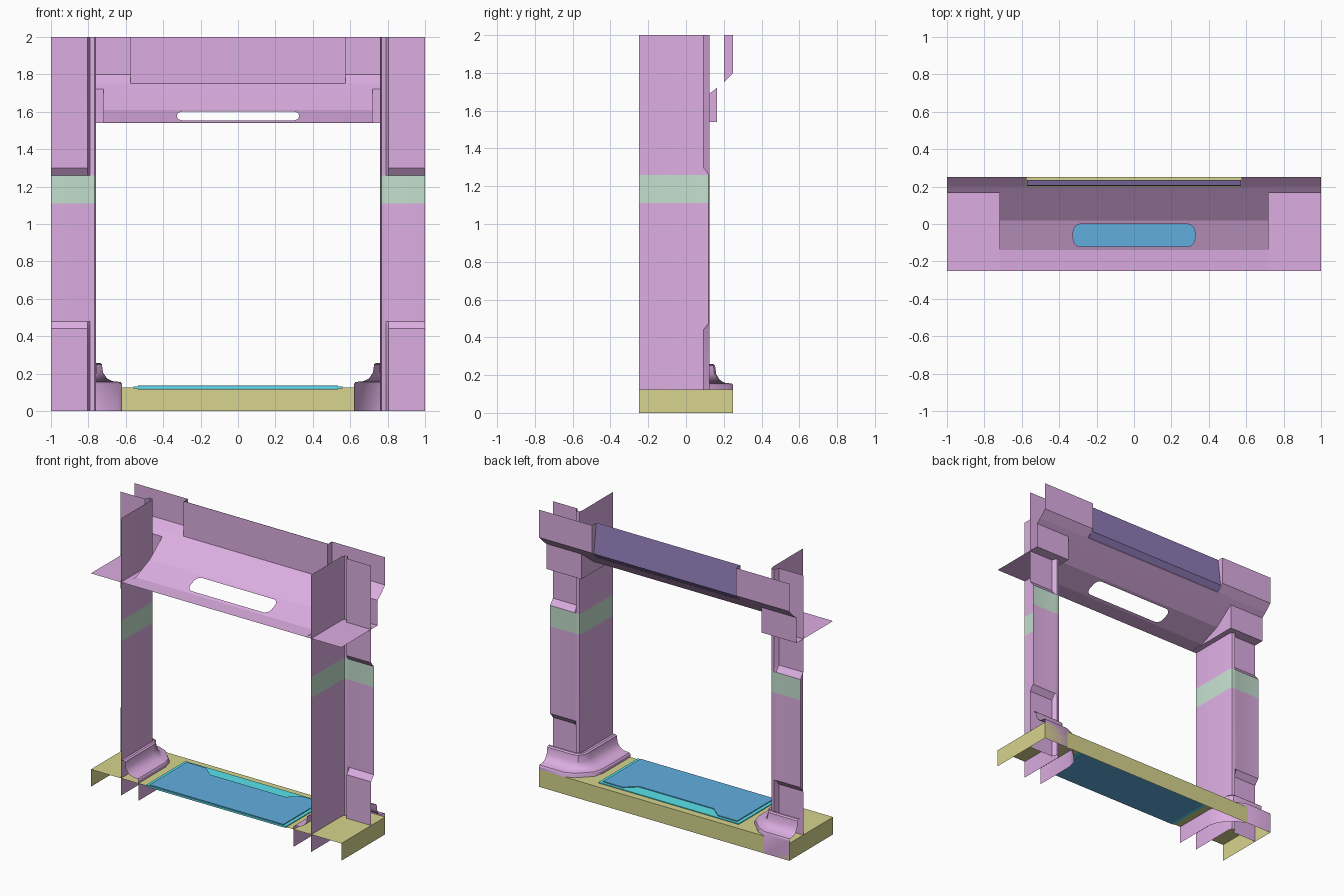
import bpy, bmesh, math

if "Cube" in bpy.data.objects:
    bpy.data.objects.remove(bpy.data.objects["Cube"])

def material(name, rgb):
    m = bpy.data.materials.new(name)
    m.diffuse_color = (*rgb, 1)
    m.use_nodes = True
    m.node_tree.nodes["Principled BSDF"].inputs["Base Color"].default_value = m.diffuse_color
    return m

PURPLE = material("purple", (0.72, 0.42, 0.76))
GREEN = material("green", (0.55, 0.74, 0.62))
OLIVE = material("olive", (0.68, 0.66, 0.27))
BLUE = material("blue", (0.12, 0.42, 0.74))
CYAN = material("cyan", (0.1, 0.78, 0.84))
INDIGO = material("indigo", (0.28, 0.2, 0.48))

def finish(name, bm, mat, mirror):
    me = bpy.data.meshes.new(name)
    bm.to_mesh(me)
    bm.free()
    me.materials.append(mat)
    ob = bpy.data.objects.new(name, me)
    bpy.context.collection.objects.link(ob)
    if mirror:
        ob.modifiers.new("Mirror", 'MIRROR')
    bpy.ops.object.select_all(action='DESELECT')
    ob.select_set(True)
    bpy.context.view_layer.objects.active = ob
    bpy.ops.object.shade_smooth_by_angle(angle=math.radians(30))
    return ob

def sheet(name, rows, mat, mirror=False):
    """Open surface lofted through rows of points."""
    bm = bmesh.new()
    g = [[bm.verts.new(p) for p in r] for r in rows]
    for a, b in zip(g, g[1:]):
        for i in range(len(a) - 1):
            bm.faces.new((a[i], b[i], b[i + 1], a[i + 1]))
    return finish(name, bm, mat, mirror)

def span(name, yz, x0, x1, mat, mirror=False):
    """Profile in y,z stretched along x."""
    return sheet(name, [[(x, y, z) for y, z in yz] for x in (x0, x1)], mat, mirror)

def polygon(name, pts, mat, mirror=False):
    bm = bmesh.new()
    bm.faces.new([bm.verts.new(p) for p in pts])
    return finish(name, bm, mat, mirror)

def slab(name, xy, z0, z1, mat):
    bm = bmesh.new()
    f = bm.faces.new([bm.verts.new((x, y, z0)) for x, y in xy])
    top = bmesh.ops.extrude_face_region(bm, geom=[f])["geom"]
    bmesh.ops.translate(bm, vec=(0, 0, z1 - z0),
                        verts=[v for v in top if isinstance(v, bmesh.types.BMVert)])
    bmesh.ops.recalc_face_normals(bm, faces=bm.faces)
    return finish(name, bm, mat, False)

# Floor step: top, back face and end faces
span("floor_step", [(-.25, .125), (.25, .125), (.25, 0)], 1, -1, OLIVE)
polygon("floor_step_end", [(1, -.25, 0), (1, .25, 0), (1, .25, .125), (1, -.25, .125)],
        OLIVE, True)

# Floor plate with a notched cover
slab("floor_plate_rim", [(-.56, -.25), (.56, -.25), (.56, .2), (-.56, .2)], .12, .131, CYAN)
slab("floor_plate", [(-.535, -.245), (.535, -.245), (.535, .18), (.38, .18), (.3, .11),
                     (-.3, .11), (-.38, .18), (-.535, .18)], .115, .137, BLUE)

# Door jamb, corner bead and side wall with a raised middle panel
def jamb_row(z, wall_y):
    return [(x, y, z) for x, y in ((.76, -.25), (.76, .095), (.767, .12), (.79, .125),
                                   (.805, wall_y), (1, wall_y))]

LOW, HIGH = .09, .122
def jamb(name, levels, mat):
    sheet(name, [jamb_row(z, y) for z, y in levels], mat, True)

jamb("jamb_lower", [(0, LOW), (.44, LOW), (.48, HIGH), (1.11, HIGH)], PURPLE)
jamb("jamb_band", [(1.11, HIGH), (1.26, HIGH)], GREEN)
jamb("jamb_upper", [(1.26, HIGH), (1.3, LOW), (2, LOW)], PURPLE)

# Flared plinth wrapping the jamb foot
inner = [(.755, -.25), (.755, .06), (.755, .10), (.765, .127), (.80, .13), (1, .13)]
outer = [(.62, -.25), (.62, .06), (.64, .13), (.73, .22), (.80, .25), (1, .25)]
steps = [(1, 0), (1, .145), (.95, .155), (.6, .16), (.4, .175), (.25, .205),
         (.2, .25), (.12, .258), (0, .258)]
sheet("plinth", [[(a + (c - a) * t, b + (d - b) * t, z)
                  for (a, b), (c, d) in zip(inner, outer)] for t, z in steps], PURPLE, True)

# Lintel ramp, its middle strip pierced by a rounded slot
ramp = [(-.25, 1.54), (-.14, 1.545), (.02, 1.61), (.165, 1.722), (.2, 1.75)]
W = .72
span("lintel_front_strip", ramp[:2], W, -W, PURPLE)
span("lintel_rear_slope", ramp[2:], W, -W, PURPLE)

bm = bmesh.new()
def ring(pts):
    vs = [bm.verts.new((x, y, 1.545 + (y + .14) * .065 / .16)) for x, y in pts]
    return [bm.edges.new((vs[i - 1], vs[i])) for i in range(len(vs))]

r = .04
slot = []
for k, (cx, cy) in enumerate([(.285, -.04), (-.285, -.04), (-.285, -.08), (.285, -.08)]):
    for j in range(5):
        a = math.pi / 2 * (k + j / 4)
        slot.append((cx + r * math.cos(a), cy + r * math.sin(a)))
edges = ring([(-W, -.14), (W, -.14), (W, .02), (-W, .02)]) + ring(slot)
bmesh.ops.triangle_fill(bm, edges=edges, use_beauty=True, normal=(0, 0, -1))
finish("lintel_slot_strip", bm, PURPLE, False)

# Lintel ends: flat shelf, back skirt and cheek
span("lintel_shelf", [(-.25, 1.54), (.165, 1.54), (.165, 1.722), (.2, 1.75)],
     1, W, PURPLE, True)
polygon("lintel_cheek", [(W, y, z) for y, z in ramp[:4]] + [(W, .165, 1.54)], PURPLE, True)

# Header: side panels, recess returns, centre panel and display strip
span("header_side", [(.2, 1.75), (.25, 1.8), (.25, 2)], 1, .575, PURPLE, True)
polygon("header_return", [(.575, .2, 1.75), (.575, .25, 1.8), (.575, .25, 2), (.575, .2, 2)],
        PURPLE, True)
span("header_panel", [(.2, 1.75), (.2, 2)], -.575, .575, PURPLE)
span("header_display", [(.203, 1.752), (.235, 1.79), (.207, 2)], .572, -.572, INDIGO)
